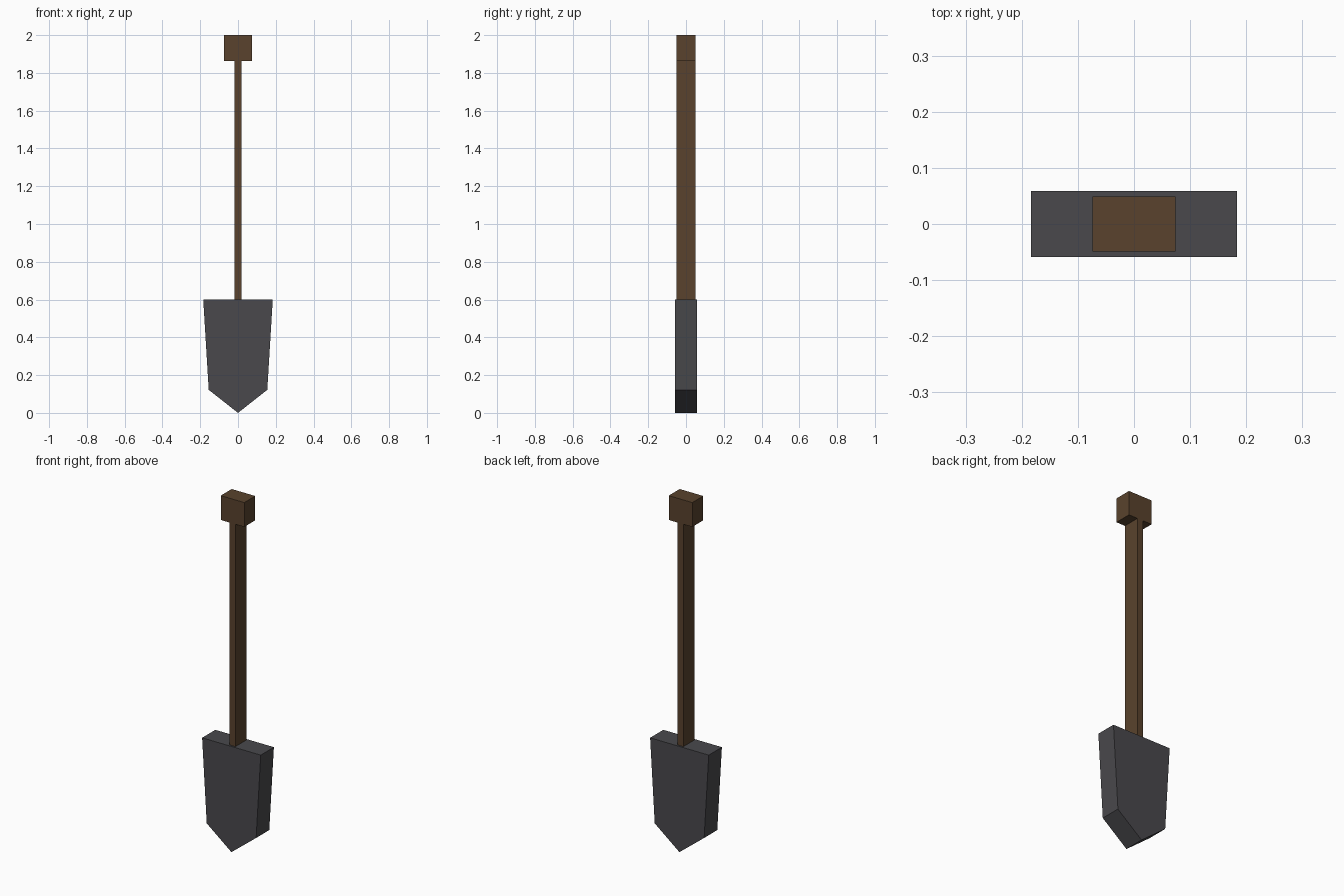
import bpy

if "Cube" in bpy.data.objects:
    bpy.data.objects.remove(bpy.data.objects["Cube"])


def material(name, colour):
    mat = bpy.data.materials.new(name)
    mat.diffuse_color = (*colour, 1)
    mat.use_nodes = True
    mat.node_tree.nodes["Principled BSDF"].inputs["Base Color"].default_value = mat.diffuse_color
    return mat


def prism(name, profile, half_depth, mat):
    """Extrude a front outline (x, z) evenly along y."""
    n = len(profile)
    verts = [(x, y, z) for y in (-half_depth, half_depth) for x, z in profile]
    faces = [tuple(range(n)), tuple(reversed(range(n, 2 * n)))]
    faces += [(i, i + n, (i + 1) % n + n, (i + 1) % n) for i in range(n)]
    mesh = bpy.data.meshes.new(name)
    mesh.from_pydata(verts, [], faces)
    mesh.materials.append(mat)
    obj = bpy.data.objects.new(name, mesh)
    bpy.context.collection.objects.link(obj)
    return obj


def box_profile(half_width, bottom, top):
    return [(-half_width, bottom), (half_width, bottom),
            (half_width, top), (-half_width, top)]


wood = material("brown wood", (0.100, 0.055, 0.026))
metal = material("dark grey metal", (0.067, 0.066, 0.073))

# Pointed blade, slightly wider at the shoulders
prism("blade", [(0, 0), (0.155, 0.122), (0.184, 0.6),
                (-0.184, 0.6), (-0.155, 0.122)], 0.059, metal)
# Flat shaft rising from the blade
prism("shaft", box_profile(0.018, 0.6, 1.862), 0.049, wood)
# Block grip on top
prism("grip", box_profile(0.074, 1.862, 2.0), 0.049, wood)
